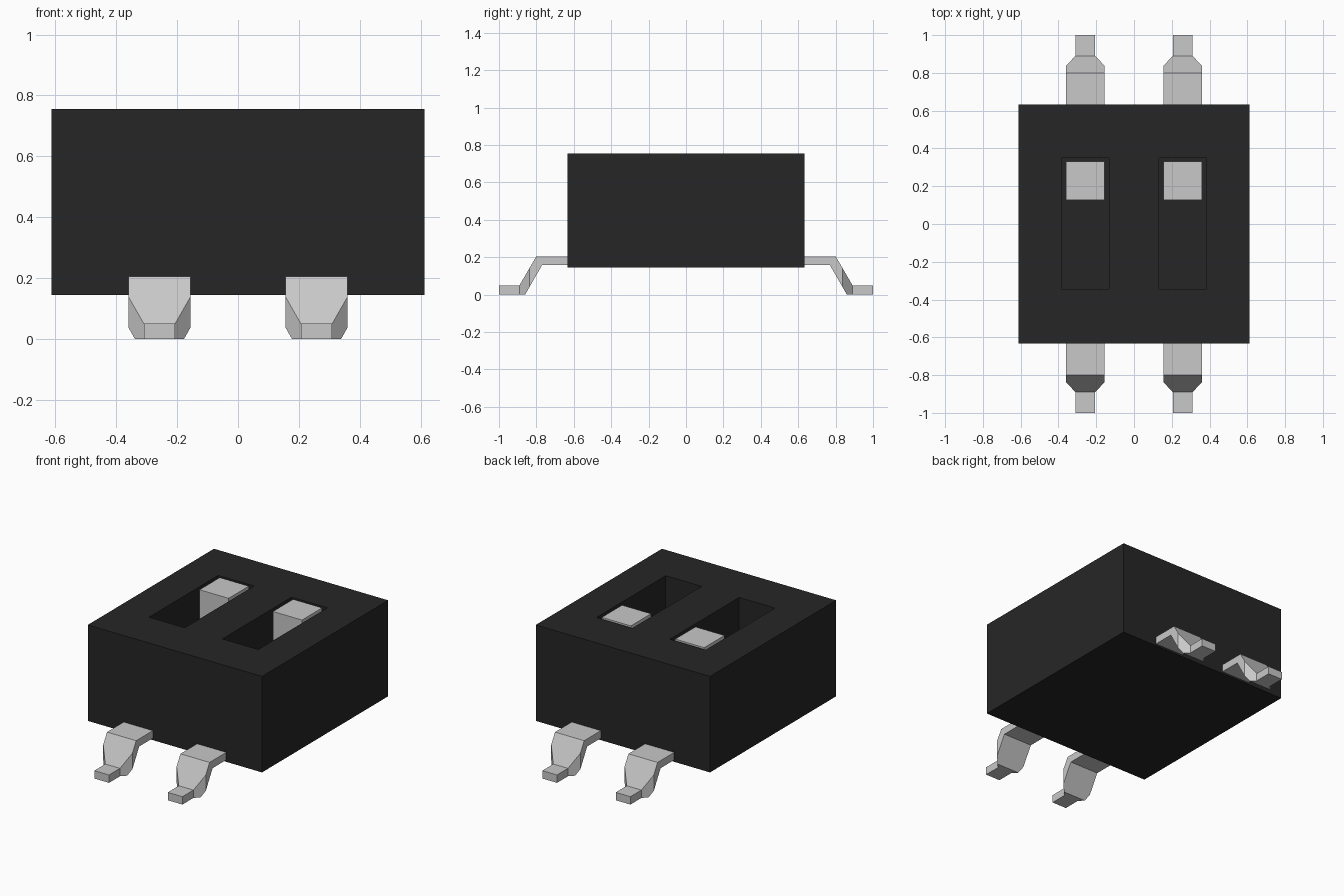
import bpy
import bmesh
from mathutils import Vector

if "Cube" in bpy.data.objects:
    bpy.data.objects.remove(bpy.data.objects["Cube"], do_unlink=True)


def material(name, value):
    mat = bpy.data.materials.new(name)
    mat.use_nodes = True
    colour = (value, value, value, 1)
    mat.diffuse_color = colour
    mat.node_tree.nodes["Principled BSDF"].inputs["Base Color"].default_value = colour
    return mat


BLACK = material("black plastic", 0.0194)
GREY = material("light grey", 0.578)


def finish(bm, name, mat):
    bmesh.ops.recalc_face_normals(bm, faces=bm.faces)
    mesh = bpy.data.meshes.new(name)
    bm.to_mesh(mesh)
    bm.free()
    mesh.materials.append(mat)
    obj = bpy.data.objects.new(name, mesh)
    bpy.context.collection.objects.link(obj)
    return obj


def box(lo, hi):
    lo, hi = Vector(lo), Vector(hi)
    bm = bmesh.new()
    bmesh.ops.create_cube(bm, size=1)
    for v in bm.verts:
        v.co = (lo + hi) / 2 + v.co * (hi - lo)
    return bm


def cut(bm, axis, position):
    co, no = Vector(), Vector()
    co[axis], no[axis] = position, 1
    bmesh.ops.bisect_plane(bm, geom=bm.verts[:] + bm.edges[:] + bm.faces[:],
                           plane_co=co, plane_no=no)


TOP, FLOOR = 0.755, 0.45
PITCH = 0.258
SLOT_X = 0.126
SLOT_Y = (-0.345, 0.35)

# Housing with two slots sunk into its top
bm = box((-0.612, -0.633, 0.145), (0.612, 0.633, TOP))
for cx in (-PITCH, PITCH):
    cut(bm, 0, cx - SLOT_X)
    cut(bm, 0, cx + SLOT_X)
for y in SLOT_Y:
    cut(bm, 1, y)
slots = []
for f in bm.faces:
    c = f.calc_center_median()
    if f.normal.z > 0.9 and abs(abs(c.x) - PITCH) < 0.05 and abs(c.y) < 0.1:
        slots.append(f)
for f in bmesh.ops.extrude_discrete_faces(bm, faces=slots)["faces"]:
    for v in f.verts:
        v.co.z = FLOOR
finish(bm, "housing", BLACK)

# Sliders standing in the rear of the slots
for side, cx in (("right", -PITCH), ("left", PITCH)):
    finish(box((cx - 0.102, 0.128, FLOOR), (cx + 0.102, 0.331, TOP)),
           side + "_slider", GREY)

# Gull-wing pins: side profile (y, z), narrowed towards the foot
PROFILE = [(0.62, 0.205), (0.80, 0.205), (0.89, 0.05), (1.0, 0.05),
           (1.0, 0.0), (0.86, 0.0), (0.77, 0.157), (0.62, 0.157)]
HALF, FOOT = 0.1025, 0.0515
TAPER = (0.838, 0.89)


def pin(name, cx, direction):
    bm = bmesh.new()
    face = bm.faces.new([bm.verts.new((-HALF, y, z)) for y, z in PROFILE])
    new = bmesh.ops.extrude_face_region(bm, geom=[face])["geom"]
    for v in new:
        if isinstance(v, bmesh.types.BMVert):
            v.co.x = HALF
    for y in TAPER:
        cut(bm, 1, y)
    for v in bm.verts:
        t = min(max((v.co.y - TAPER[0]) / (TAPER[1] - TAPER[0]), 0), 1)
        v.co.x *= 1 + t * (FOOT / HALF - 1)
        v.co.x += cx
        v.co.y *= direction
    finish(bm, name, GREY)


for end, direction in (("front", -1), ("back", 1)):
    for side, cx in (("right", -PITCH), ("left", PITCH)):
        pin(f"{end}_{side}_pin", cx, direction)
